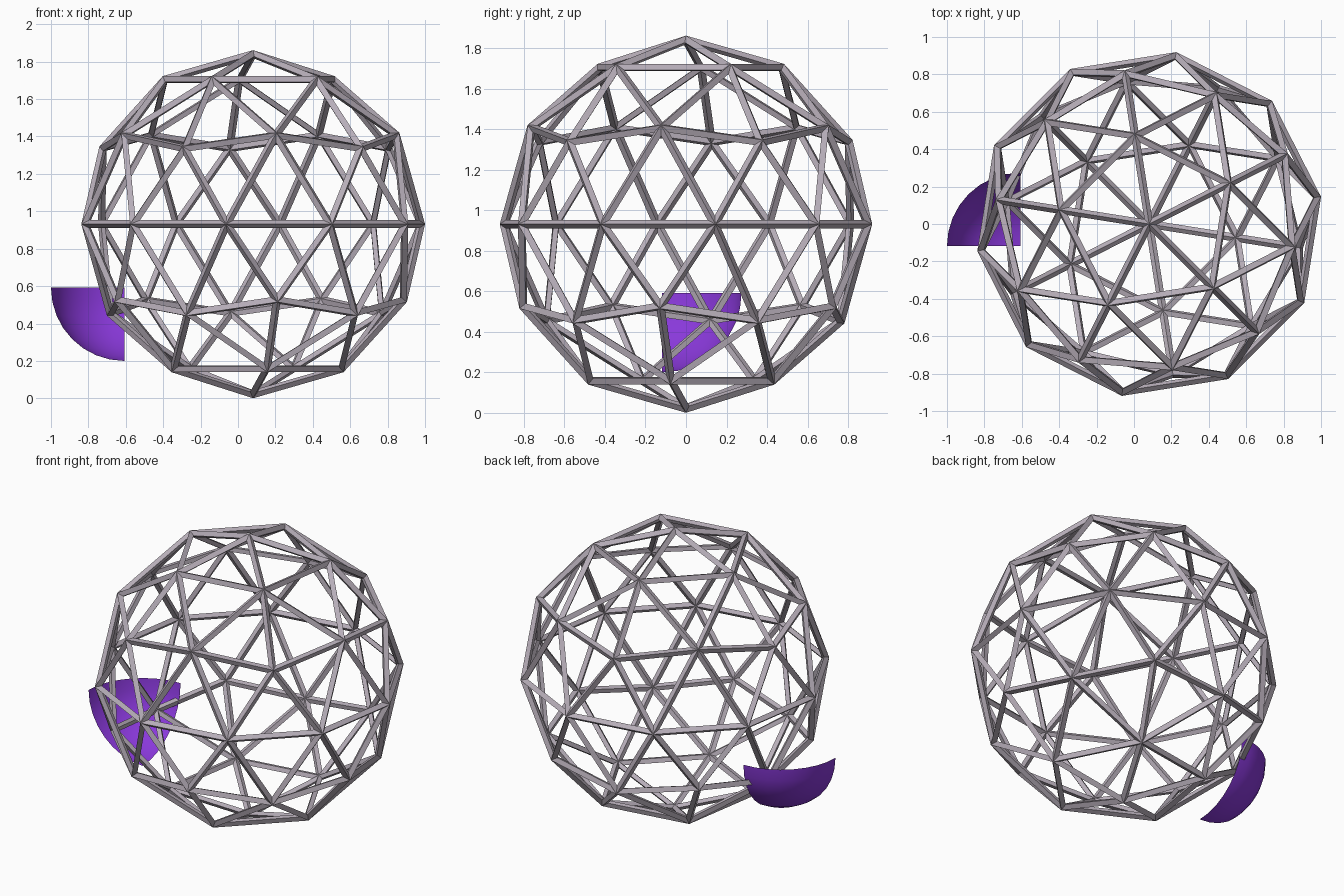
import bpy, bmesh, math
from mathutils import Matrix, Vector

if "Cube" in bpy.data.objects:
    bpy.data.objects.remove(bpy.data.objects["Cube"])


def material(name, rgb):
    m = bpy.data.materials.new(name)
    m.diffuse_color = (*rgb, 1.0)
    m.use_nodes = True
    m.node_tree.nodes["Principled BSDF"].inputs["Base Color"].default_value = m.diffuse_color
    return m


def make_object(name, bm, mat, location):
    me = bpy.data.meshes.new(name)
    bm.to_mesh(me)
    bm.free()
    me.materials.append(mat)
    ob = bpy.data.objects.new(name, me)
    ob.location = location
    bpy.context.collection.objects.link(ob)
    return ob


grey = material("warm_grey", (0.47, 0.42, 0.48))
purple = material("purple", (0.25, 0.04, 0.70))

# Geodesic cage: icosphere turned into diamond-section struts
bm = bmesh.new()
bmesh.ops.create_icosphere(bm, subdivisions=2, radius=0.909,
                           matrix=Matrix.Rotation(math.radians(27), 4, 'Z'))
cage = make_object("geodesic_cage", bm, grey, (0.081, 0, 0.931))
wire = cage.modifiers.new("struts", 'WIREFRAME')
wire.thickness = 0.043
wire.offset = 0
wire.use_even_offset = True
wire.use_replace = True

# Open shell: one eighth of a sphere
bm = bmesh.new()
bmesh.ops.create_uvsphere(bm, u_segments=32, v_segments=16, radius=0.392)
outside = []
for f in bm.faces:
    c = f.calc_center_median()
    if not (c.x < 0 and c.y > 0 and c.z < 0):
        outside.append(f)
bmesh.ops.delete(bm, geom=outside, context='FACES')
for f in bm.faces:
    f.smooth = True
make_object("sphere_shell", bm, purple, Vector((-0.608, -0.118, 0.592)))
